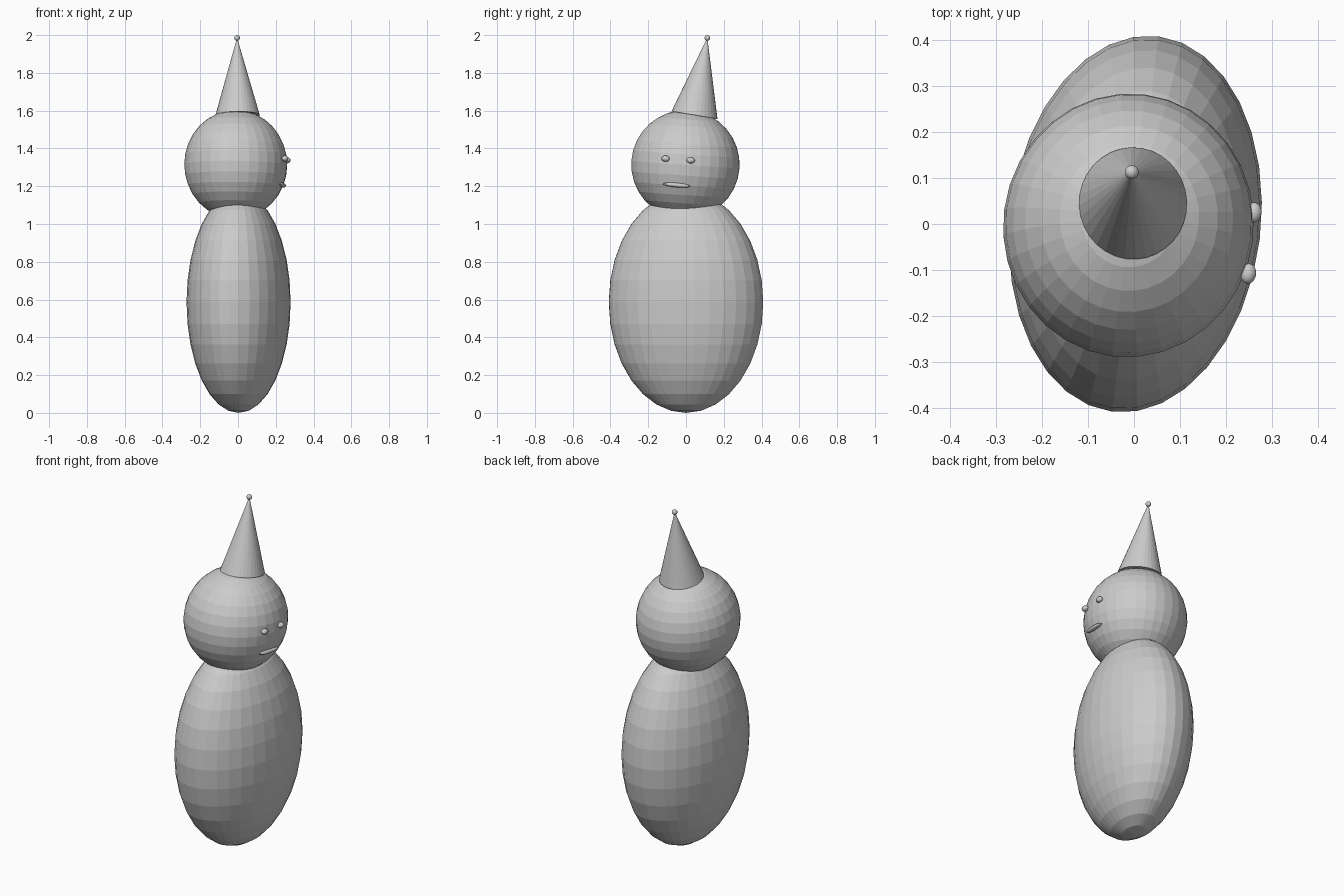
import bpy
from math import radians
from mathutils import Vector

if "Cube" in bpy.data.objects:
    bpy.data.objects.remove(bpy.data.objects["Cube"])

TURN = radians(-7)   # whole figure is turned slightly about z
LEAN = radians(-4)   # head leans sideways


def ball(name, loc, radii, rot=(0, 0, TURN), seg=32, rings=16):
    bpy.ops.mesh.primitive_uv_sphere_add(segments=seg, ring_count=rings, radius=1,
                                         location=loc, rotation=rot)
    ob = bpy.context.object
    ob.name = name
    ob.scale = radii
    return ob


# Egg-shaped body and round head
ball("body", (0.003, 0, 0.586), (0.273, 0.412, 0.586))
ball("head", (-0.012, -0.003, 1.315), (0.273, 0.288, 0.288), (LEAN, 0, TURN))

# Eyes on the +x side of the head
for name, loc in (("eye_a", (0.249, -0.108, 1.346)), ("eye_b", (0.261, 0.025, 1.337))):
    ball(name, loc, (0.017, 0.022, 0.016), (LEAN, 0, TURN))

# Thin mouth
ball("mouth", (0.236, -0.05, 1.206), (0.015, 0.073, 0.012), (radians(-5), 0, TURN))

# Leaning pointed hat with a small bobble
base, tip = Vector((-0.002, 0.045, 1.576)), Vector((-0.005, 0.113, 1.987))
axis = tip - base
bpy.ops.mesh.primitive_cone_add(vertices=32, radius1=0.12, radius2=0, depth=axis.length,
                                location=(base + tip) / 2,
                                rotation=axis.to_track_quat('Z', 'Y').to_euler())
hat = bpy.context.object
hat.name = "hat"
hat.scale = (0.98, 1.03, 1)
ball("hat_bobble", (-0.005, 0.113, 1.985), (0.015, 0.015, 0.015))
